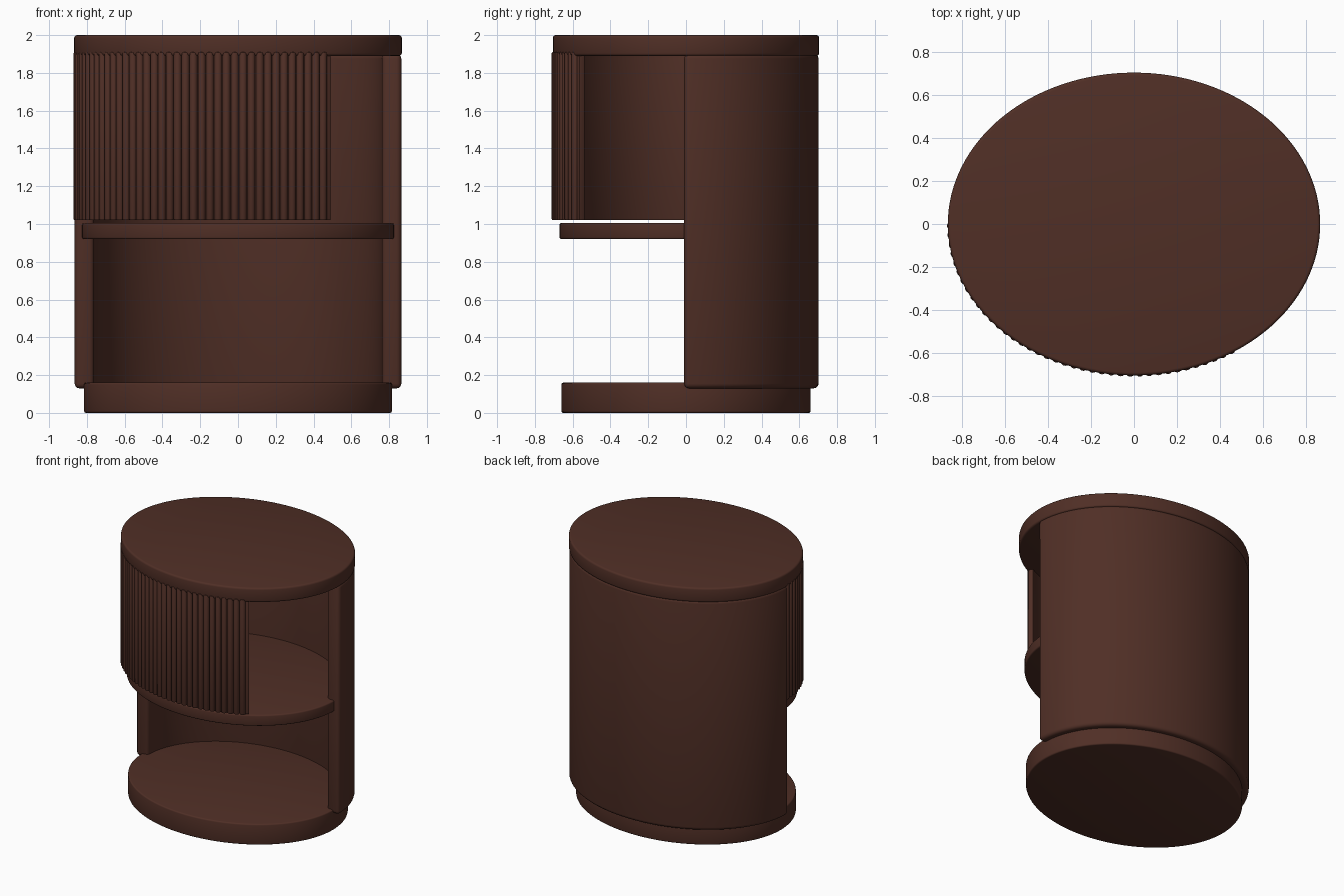
import bpy, bmesh
from math import sin, cos, pi, radians, acos, hypot

if "Cube" in bpy.data.objects:
    bpy.data.objects.remove(bpy.data.objects["Cube"], do_unlink=True)

# Dark stained wood
COLOR = (0.08, 0.028, 0.019, 1)
wood = bpy.data.materials.new("dark_brown_wood")
wood.use_nodes = True
wood.diffuse_color = COLOR
shader = wood.node_tree.nodes["Principled BSDF"]
shader.inputs["Base Color"].default_value = COLOR
shader.inputs["Roughness"].default_value = 0.6


def arc(a, b, start, end, n):
    """Points along an ellipse, from one angle to another."""
    angles = [start + (end - start) * i / n for i in range(n + 1)]
    return [(a * cos(t), b * sin(t)) for t in angles]


def finish(name, bm, bevel, segments=3):
    bmesh.ops.recalc_face_normals(bm, faces=bm.faces)
    mesh = bpy.data.meshes.new(name)
    bm.to_mesh(mesh)
    bm.free()
    mesh.materials.append(wood)
    obj = bpy.data.objects.new(name, mesh)
    bpy.context.collection.objects.link(obj)
    bpy.ops.object.select_all(action="DESELECT")
    obj.select_set(True)
    bpy.context.view_layer.objects.active = obj
    mod = obj.modifiers.new("rounded_edges", "BEVEL")
    mod.width, mod.segments = bevel, segments
    mod.limit_method, mod.angle_limit = "ANGLE", radians(50)
    bpy.ops.object.modifier_apply(modifier=mod.name)
    bpy.ops.object.shade_smooth_by_angle(angle=radians(40))
    return obj


def extrude_up(bm, z0, z1):
    faces = bmesh.ops.extrude_face_region(bm, geom=bm.faces[:])["geom"]
    top = [v for v in faces if isinstance(v, bmesh.types.BMVert)]
    bmesh.ops.translate(bm, verts=top, vec=(0, 0, z1 - z0))


def oval_slab(name, a, b, z0, z1, bevel):
    bm = bmesh.new()
    ring = arc(a, b, 0, 2 * pi, 128)[:-1]
    bm.faces.new([bm.verts.new((x, y, z0)) for x, y in ring])
    extrude_up(bm, z0, z1)
    return finish(name, bm, bevel)


def curved_panel(name, outer, inner, z0, z1, bevel):
    bm = bmesh.new()
    rows = [[bm.verts.new((x, y, z0)) for x, y in side] for side in (outer, inner)]
    for i in range(len(outer) - 1):
        bm.faces.new((rows[0][i], rows[0][i + 1], rows[1][i + 1], rows[1][i]))
    extrude_up(bm, z0, z1)
    return finish(name, bm, bevel)


# Horizontal oval boards
oval_slab("base", 0.815, 0.66, 0, 0.16, 0.01)
oval_slab("middle_shelf", 0.825, 0.67, 0.92, 1.005, 0.01)
oval_slab("top_board", 0.867, 0.705, 1.89, 2.0, 0.014)

# Half-oval back shell with rounded ends
lip = 0.014
curved_panel("back_shell", arc(0.865, 0.702, -lip, pi + lip, 72),
             arc(0.762, 0.6, -lip, pi + lip, 72), 0.13, 1.9, 0.025)

# Sliding curved door backing, running from the right end round the front
A, B = 0.85, 0.69
DOOR_LOW, DOOR_HIGH = 1.02, 1.91
end = 2 * pi - acos(0.49 / A)
curved_panel("door_panel", arc(A, B, pi, end, 64),
             arc(A - 0.035, B - 0.035, pi, end, 64), DOOR_LOW, DOOR_HIGH - 0.01, 0.003)

# Vertical half-round slats at equal spacing along the door
PITCH, RADIUS = 0.044, 0.021
bm = bmesh.new()
path = arc(A, B, pi + 0.01, 2 * pi - acos(0.45 / A), 2000)
travelled = PITCH
for (x0, y0), (x1, y1) in zip(path, path[1:]):
    travelled += hypot(x1 - x0, y1 - y0)
    if travelled >= PITCH:
        travelled -= PITCH
        slat = bmesh.ops.create_cone(bm, cap_ends=True, segments=14, radius1=RADIUS,
                                     radius2=RADIUS, depth=DOOR_HIGH - DOOR_LOW)
        bmesh.ops.translate(bm, verts=slat["verts"],
                            vec=(x1, y1, (DOOR_LOW + DOOR_HIGH) / 2))
finish("door_slats", bm, 0.006, 2)
